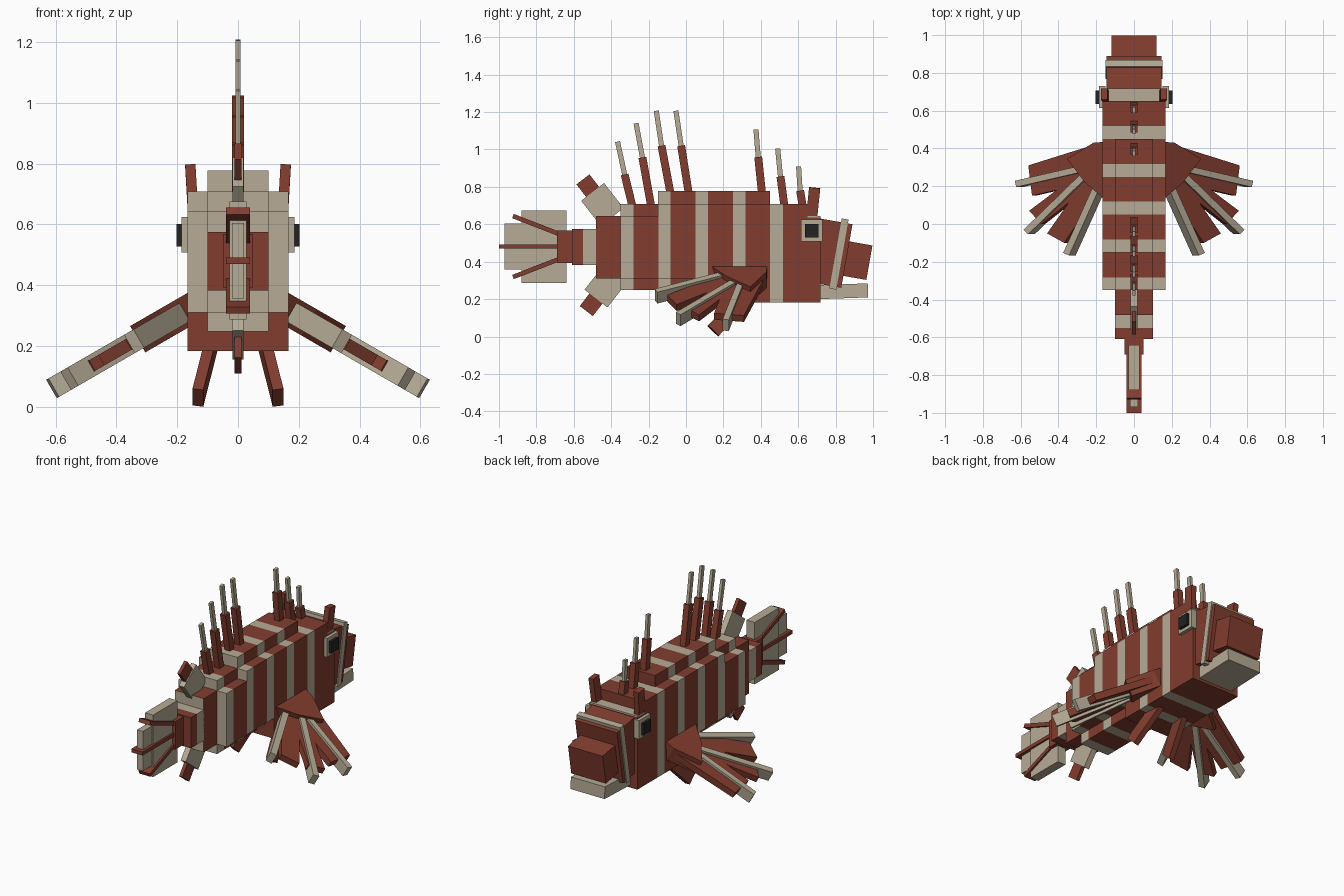
import bpy, bmesh, math
from mathutils import Vector, Matrix

if "Cube" in bpy.data.objects:
    bpy.data.objects.remove(bpy.data.objects["Cube"])


def material(name, rgb):
    m = bpy.data.materials.new(name)
    m.diffuse_color = (*rgb, 1)
    m.use_nodes = True
    m.node_tree.nodes["Principled BSDF"].inputs["Base Color"].default_value = m.diffuse_color
    return m


RED = material("rust red", (0.225, 0.047, 0.028))
CREAM = material("cream", (0.47, 0.41, 0.305))
BLACK = material("eye black", (0.016, 0.016, 0.016))


def finish(name, bm, mats):
    bmesh.ops.recalc_face_normals(bm, faces=bm.faces)
    me = bpy.data.meshes.new(name)
    bm.to_mesh(me)
    bm.free()
    for m in mats:
        me.materials.append(m)
    ob = bpy.data.objects.new(name, me)
    bpy.context.collection.objects.link(ob)
    return ob


def solid(name, size, matrix, mat):
    bm = bmesh.new()
    bmesh.ops.create_cube(bm, size=1, matrix=matrix @ Matrix.Diagonal((*size, 1)))
    return finish(name, bm, [mat])


def box(name, x0, x1, y0, y1, z0, z1, mat):
    c = ((x0 + x1) / 2, (y0 + y1) / 2, (z0 + z1) / 2)
    return solid(name, (x1 - x0, y1 - y0, z1 - z0), Matrix.Translation(c), mat)


def tilted(name, hx, y, z, length, height, mat, deg=-10):
    m = Matrix.Translation((0, y, z)) @ Matrix.Rotation(math.radians(deg), 4, 'X')
    return solid(name, (hx * 2, length, height), m, mat)


def bar(name, p0, p1, width, thick, mat):
    # box from p0 to p1, width in the side plane, thick across the fish
    p0, p1 = Vector(p0), Vector(p1)
    d = (p1 - p0).normalized()
    v = d.cross(Vector((1, 0, 0))).normalized()
    u = v.cross(d)
    m = Matrix((u, v, d)).transposed().to_4x4()
    m.translation = (p0 + p1) / 2
    return solid(name, (thick, width, (p1 - p0).length), m, mat)


def striped(name, hx, y0, y1, z0, z1, cap=None):
    # box cut at the stripe edges and coloured by position along y
    bm = bmesh.new()
    bmesh.ops.create_cube(bm, size=1, matrix=Matrix.Translation((0, (y0 + y1) / 2, (z0 + z1) / 2))
                          @ Matrix.Diagonal((hx * 2, y1 - y0, z1 - z0, 1)))
    for k in range(8):
        for off in (-0.55, -0.482):
            y = off + 0.2 * k
            if y0 + 0.004 < y < y1 - 0.004:
                bmesh.ops.bisect_plane(bm, geom=bm.verts[:] + bm.edges[:] + bm.faces[:],
                                       plane_co=(0, y, 0), plane_no=(0, 1, 0))
    for f in bm.faces:
        y = min(max(f.calc_center_median().y, y0 + 0.012), y1 - 0.012)
        f.material_index = int((y + 0.55) % 0.2 < 0.068)
        if cap is not None and f.calc_center_median().y < y0 + 0.001:
            f.material_index = cap
    return finish(name, bm, [RED, CREAM])


# Striped body
striped("tail_root", 0.10, -0.61, -0.48, 0.383, 0.575)
striped("rear_body", 0.10, -0.482, -0.345, 0.31, 0.645, cap=1)
striped("rear_core", 0.166, -0.35, -0.148, 0.31, 0.645)
striped("rear_ridge", 0.10, -0.35, -0.148, 0.248, 0.708)
striped("main_body", 0.166, -0.15, 0.65, 0.31, 0.708)
striped("keel", 0.10, -0.15, 0.13, 0.248, 0.32)
striped("belly", 0.166, 0.118, 0.65, 0.183, 0.312)
striped("back_hump", 0.10, -0.15, 0.45, 0.65, 0.777)
box("gill_block", -0.166, 0.166, 0.648, 0.718, 0.183, 0.635, RED)
box("brow_plate", -0.166, 0.166, 0.65, 0.718, 0.635, 0.643, CREAM)

# Head
tilted("head", 0.145, 0.737, 0.452, 0.25, 0.345, RED)
tilted("head_band", 0.152, 0.818, 0.441, 0.037, 0.38, CREAM)
tilted("snout", 0.12, 0.882, 0.412, 0.20, 0.187, RED)
tilted("jaw", 0.118, 0.843, 0.242, 0.26, 0.075, CREAM, 2)

# Tail
box("tail_stem", -0.05, 0.05, -0.69, -0.60, 0.393, 0.568, RED)
box("tail_fin", -0.028, 0.028, -0.88, -0.64, 0.287, 0.675, CREAM)
box("tail_fin_edge", -0.02, 0.02, -0.97, -0.87, 0.357, 0.605, CREAM)
bar("tail_ray_middle", (0, -0.66, 0.481), (0, -1.0, 0.481), 0.022, 0.078, RED)
for s, n in ((1, "upper"), (-1, "lower")):
    bar("tail_ray_" + n, (0, -0.66, 0.481 + s * 0.06), (0, -0.925, 0.481 + s * 0.163),
        0.024, 0.078, RED)

# Soft fins above and below the tail root
for n, s, dy in (("upper", 1, 0), ("lower", -1, 0.018)):
    def pt(y, z):
        return (0, y + dy, 0.488 + s * (z - 0.488))
    bar(n + "_soft_fin", pt(-0.395, 0.639), pt(-0.499, 0.773), 0.155, 0.036, CREAM)
    bar(n + "_soft_fin_tip", pt(-0.49, 0.761), pt(-0.551, 0.84), 0.088, 0.022, RED)

# Dorsal spines: base, joint and tip as (y, z)
spines = [((-0.285, 0.69), (-0.328, 0.866), (-0.366, 1.042)),
          ((-0.185, 0.69), (-0.233, 0.957), (-0.267, 1.14)),
          ((-0.08, 0.75), (-0.131, 1.02), (-0.159, 1.207)),
          ((0.017, 0.75), (-0.026, 1.02), (-0.054, 1.207)),
          ((0.408, 0.75), (0.386, 0.96), (0.374, 1.107)),
          ((0.527, 0.69), (0.505, 0.856), (0.49, 1.005)),
          ((0.625, 0.69), (0.61, 0.78), (0.602, 0.909))]
for i, (a, b, c) in enumerate(spines):
    bar(f"spine_base_{i + 1}", (0, *a), (0, *b), 0.042, 0.038, RED)
    bar(f"spine_tip_{i + 1}", (0, *b), (0, *c), 0.027, 0.018, CREAM)


def plate(name, s, pts, thick, mat):
    # fin piece drawn in top view and dropped onto a plane sloping 30 degrees
    n = Vector((s * 0.5, 0, 0.866)) * thick / 2
    base = [Vector((s * x, y, 0.317 - (x - 0.166) * 0.577)) for x, y in pts]
    bm = bmesh.new()
    lo = [bm.verts.new(p - n) for p in base]
    hi = [bm.verts.new(p + n) for p in base]
    bm.faces.new(lo[::-1])
    bm.faces.new(hi)
    for i in range(len(pts)):
        j = (i + 1) % len(pts)
        bm.faces.new((lo[i], lo[j], hi[j], hi[i]))
    return finish(name, bm, [mat])


webs = [[(0.15, 0.43), (0.20, 0.42), (0.55, 0.31), (0.53, 0.15), (0.22, 0.22)],
        [(0.28, 0.27), (0.545, 0.07), (0.48, 0.0), (0.20, 0.22)],
        [(0.24, 0.25), (0.45, -0.05), (0.36, -0.10), (0.16, 0.20)]]
rods = [((0.25, 0.295), (0.61, 0.212)), ((0.24, 0.265), (0.555, -0.042)), ((0.18, 0.20), (0.342, -0.16))]

for s, side in ((1, "right"), (-1, "left")):
    # Pectoral fan
    plate(side + "_fin_root", s, [(0.13, 0.435), (0.19, 0.43), (0.33, 0.345), (0.235, 0.22), (0.13, 0.13)],
          0.10, RED)
    for i, w in enumerate(webs):
        plate(f"{side}_fin_web_{i + 1}", s, w, 0.04, RED)
    for i, (a, b) in enumerate(rods):
        a, b = Vector(a), Vector(b)
        o = (b - a).orthogonal().normalized() * 0.017
        plate(f"{side}_fin_rod_{i + 1}", s, [a + o, b + o, b - o, a - o], 0.07, CREAM)
    # Pelvic fin
    bar(side + "_pelvic_fin", (s * 0.08, 0.34, 0.235), (s * 0.132, 0.145, 0.03), 0.08, 0.036, RED)
    # Horn and eye
    bar(side + "_horn", (s * 0.147, 0.67, 0.62), (s * 0.157, 0.688, 0.795), 0.06, 0.034, RED)
    xs = sorted((s * 0.15, s * 0.186))
    box(side + "_eye_plate", *xs, 0.615, 0.73, 0.508, 0.625, CREAM)
    xs = sorted((s * 0.17, s * 0.203))
    box(side + "_eye", *xs, 0.635, 0.708, 0.528, 0.602, BLACK)
